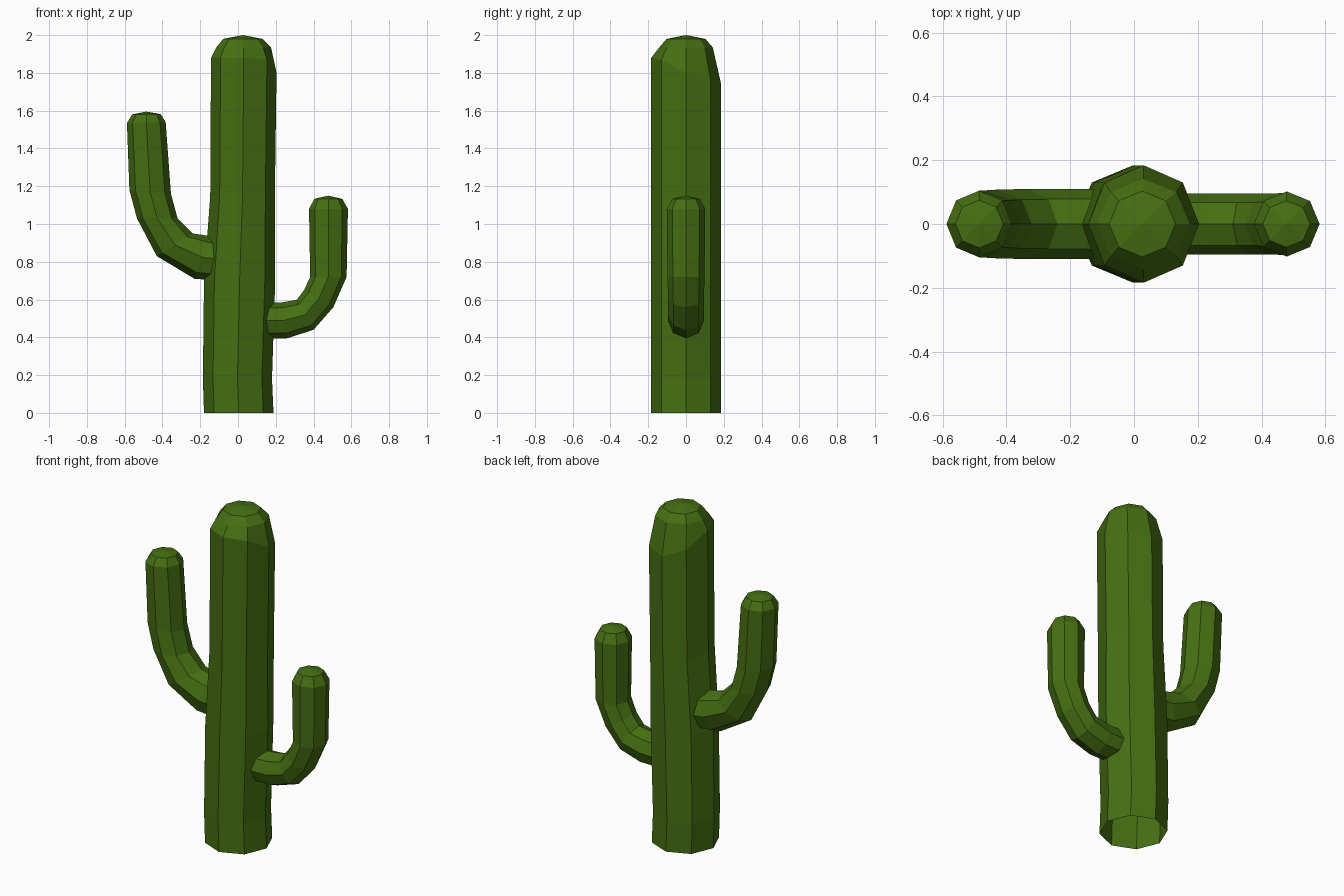
import bpy, bmesh, math
from mathutils import Vector

if "Cube" in bpy.data.objects:
    bpy.data.objects.remove(bpy.data.objects["Cube"])

SIDES = 8

mat = bpy.data.materials.new("cactus_green")
mat.diffuse_color = (0.06, 0.16, 0.006, 1)
mat.use_nodes = True
mat.node_tree.nodes["Principled BSDF"].inputs["Base Color"].default_value = mat.diffuse_color


def tube(name, rings, tip, depth, z_shift=None):
    """Octagonal tube through rings, each given by two opposite (x, z) points;
    closed by a fan at the tip, open at the hidden start."""
    bm = bmesh.new()
    loops = []
    for i, (a, b, d) in enumerate(rings):
        a, b = Vector((a[0], 0, a[1])), Vector((b[0], 0, b[1]))
        mid, half = (a + b) / 2, (b - a) / 2
        loop = []
        for k in range(SIDES):
            t = k * math.tau / SIDES
            p = mid + half * math.cos(t) + Vector((0, d * depth * math.sin(t), 0))
            if z_shift and i == z_shift[0]:
                p.z = z_shift[1][k]
            loop.append(bm.verts.new(p))
        loops.append(loop)
    for lo, hi in zip(loops, loops[1:]):
        for k in range(SIDES):
            n = (k + 1) % SIDES
            bm.faces.new((lo[k], lo[n], hi[n], hi[k]))
    top = bm.verts.new((tip[0], 0, tip[1]))
    for k in range(SIDES):
        bm.faces.new((loops[-1][k], loops[-1][(k + 1) % SIDES], top))
    bmesh.ops.recalc_face_normals(bm, faces=bm.faces)
    mesh = bpy.data.meshes.new(name)
    bm.to_mesh(mesh)
    bm.free()
    mesh.materials.append(mat)
    obj = bpy.data.objects.new(name, mesh)
    bpy.context.collection.objects.link(obj)
    return obj


# Trunk: slightly bent column with an uneven shoulder below the dome
tube("trunk", [
    ((-.18, 0), (.188, 0), 1),
    ((-.186, .18), (.18, .18), 1),
    ((-.18, .7), (.197, .7), 1),
    ((-.147, 1.15), (.195, 1.15), 1),
    ((-.143, 1.88), (.204, 1.8), 1),
    ((-.115, 1.935), (.175, 1.935), .77),
    ((-.078, 1.98), (.13, 1.98), .56),
], (.025, 2), .184,
    (4, [1.8, 1.76, 1.75, 1.8, 1.88, 1.88, 1.88, 1.87]))

# Left arm, the taller one
tube("left_arm", [
    ((-.09, .70), (-.06, .925), 1),
    ((-.23, .71), (-.14, .935), 1),
    ((-.43, .83), (-.24, .95), 1),
    ((-.535, 1.03), (-.32, 1.03), .98),
    ((-.575, 1.18), (-.355, 1.16), .96),
    ((-.588, 1.535), (-.383, 1.54), .95),
    ((-.56, 1.58), (-.41, 1.582), .68),
], (-.485, 1.595), .11)

# Right arm, the lower one
tube("right_arm", [
    ((.12, .395), (.12, .58), .95),
    ((.26, .395), (.23, .585), .95),
    ((.4, .44), (.31, .598), .95),
    ((.505, .56), (.35, .65), .95),
    ((.575, .72), (.382, .72), .98),
    ((.582, 1.08), (.376, 1.08), 1.02),
    ((.552, 1.133), (.404, 1.133), .73),
], (.478, 1.15), .1)
